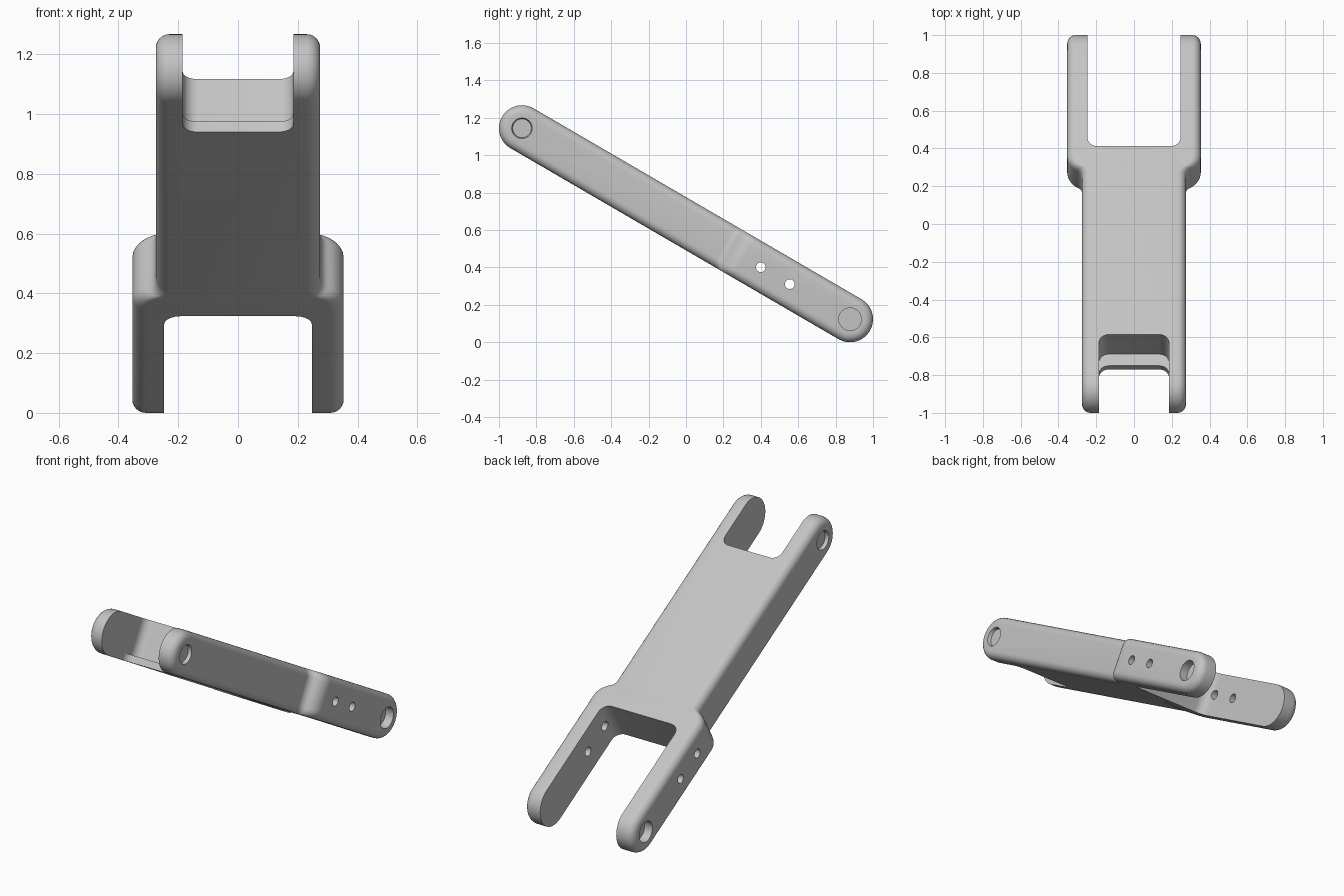
import bpy, bmesh
from math import sin, cos, pi, atan2, hypot, radians
from mathutils import Matrix

if "Cube" in bpy.data.objects:
    bpy.data.objects.remove(bpy.data.objects["Cube"])

R = 0.123                      # half thickness of the arm
RUN, DROP = 0.877, 0.5105      # end centre offsets after tilting
L = hypot(RUN, DROP)           # half distance between end centres
FILLET = 0.045
NARROW = 0.275

metal = bpy.data.materials.new("plain grey")
metal.use_nodes = True
grey = (0.55, 0.55, 0.55, 1)
metal.diffuse_color = grey
metal.node_tree.nodes["Principled BSDF"].inputs["Base Color"].default_value = grey


def new_object(name, bm):
    bmesh.ops.recalc_face_normals(bm, faces=bm.faces[:])
    mesh = bpy.data.meshes.new(name)
    bm.to_mesh(mesh)
    bm.free()
    obj = bpy.data.objects.new(name, mesh)
    mesh.materials.append(metal)
    bpy.context.collection.objects.link(obj)
    return obj


# Side profile: narrow front, S-shaped shoulder made of two arcs, wide rear
SMALL, BIG, TURN, START, STEPS = 0.05, 0.09, radians(64), 0.235, 7
shoulder = []
for i in range(STEPS + 1):
    a = TURN * i / STEPS
    shoulder.append((START + SMALL * sin(a), NARROW + SMALL * (1 - cos(a))))
end_y = START + (SMALL + BIG) * sin(TURN)
WIDE = NARROW + (SMALL + BIG) * (1 - cos(TURN))
for i in range(STEPS - 1, -1, -1):
    a = TURN * i / STEPS
    shoulder.append((end_y - BIG * sin(a), WIDE - BIG * (1 - cos(a))))


def ring_points(inset):
    """Stadium outline (y, z, half width), shrunk by inset."""
    r, n = R - inset, 16
    upper = [(-L - r * cos(pi / 2 * i / n), r * sin(pi / 2 * i / n), NARROW)
             for i in range(n + 1)]
    upper += [(y, r, w) for y, w in shoulder]
    upper += [(L + r * sin(pi / 2 * i / n), r * cos(pi / 2 * i / n), WIDE)
              for i in range(n + 1)]
    return upper + [(y, -z, w) for y, z, w in upper[-2:0:-1]]


# Arm body: rounded rings on each side joined by the edge band
bm = bmesh.new()
rings = []
for side in (-1, 1):
    stack = []
    for k in range(7):
        a = pi / 2 * k / 6
        inset, back = FILLET * (1 - cos(a)), FILLET * (1 - sin(a))
        stack.append([bm.verts.new((side * (w - back), y, z))
                      for y, z, w in ring_points(inset)])
    rings += stack[::-1] if side < 0 else stack
count = len(rings[0])
for a, b in zip(rings, rings[1:]):
    for i in range(count):
        j = (i + 1) % count
        bm.faces.new((a[i], a[j], b[j], b[i]))
for ring in (rings[0], rings[-1]):
    for i in range(count // 2):
        quad = (ring[i], ring[i + 1], ring[count - i - 1], ring[(count - i) % count])
        bm.faces.new(list(dict.fromkeys(quad)))
arm = new_object("link_arm", bm)


def slot(half, inner, outer, bottom, radius):
    """Upright slot cutter with two rounded inner corners."""
    s = 1 if outer > inner else -1
    pts = [(-half, outer)]
    for i in range(9):
        a = pi / 2 * i / 8
        pts.append((-half + radius * (1 - cos(a)), inner + s * radius * (1 - sin(a))))
    pts += [(-x, y) for x, y in pts[::-1]]
    cutter = bmesh.new()
    face = cutter.faces.new([cutter.verts.new((x, y, bottom)) for x, y in pts])
    top = bmesh.ops.extrude_face_region(cutter, geom=[face])
    verts = [v for v in top["geom"] if isinstance(v, bmesh.types.BMVert)]
    bmesh.ops.translate(cutter, verts=verts, vec=(0, 0, 0.3 - bottom))
    return new_object("slot_cutter", cutter)


def pin(x, y, r1, r2, depth, segments=40):
    """Cylinder cutter along x, centred on x."""
    cutter = bmesh.new()
    bmesh.ops.create_cone(cutter, cap_ends=True, segments=segments, radius1=r1,
                          radius2=r2, depth=depth,
                          matrix=Matrix.Translation((x, y, 0)) @ Matrix.Rotation(pi / 2, 4, 'Y'))
    return new_object("pin_cutter", cutter)


# Fork slots; the front one leaves a thin lip along the underside
cutters = [slot(0.247, 0.405, 1.4, -0.3, 0.055),
           slot(0.185, -0.749, -1.4, 0.04 - R, 0.05),
           slot(0.185, -0.82, -1.4, -0.3, 0.05)]
# Two small bolt holes through both rear prongs
cutters += [pin(0, y, 0.026, 0.026, 1, 24) for y in (0.463, 0.642)]
# Blind pivot recesses on the outer faces
for s in (-1, 1):
    front = (0.05, 0.06) if s > 0 else (0.06, 0.05)
    cutters.append(pin(s * NARROW, -L, *front, 0.04))
    cutters.append(pin(s * WIDE, L, 0.06, 0.06, 0.1))

bpy.ops.object.select_all(action='DESELECT')
bpy.context.view_layer.objects.active = arm
arm.select_set(True)
for c in cutters:
    c.hide_render = True
    mod = arm.modifiers.new("cut", 'BOOLEAN')
    mod.operation, mod.solver, mod.object = 'DIFFERENCE', 'EXACT', c
    bpy.ops.object.modifier_apply(modifier=mod.name)
    bpy.data.objects.remove(c)

bpy.ops.object.shade_smooth_by_angle(angle=radians(30))

# Tilt the arm so its rear end rests on the ground
arm.rotation_euler.x = -atan2(DROP, RUN)
arm.location.z = DROP + R
